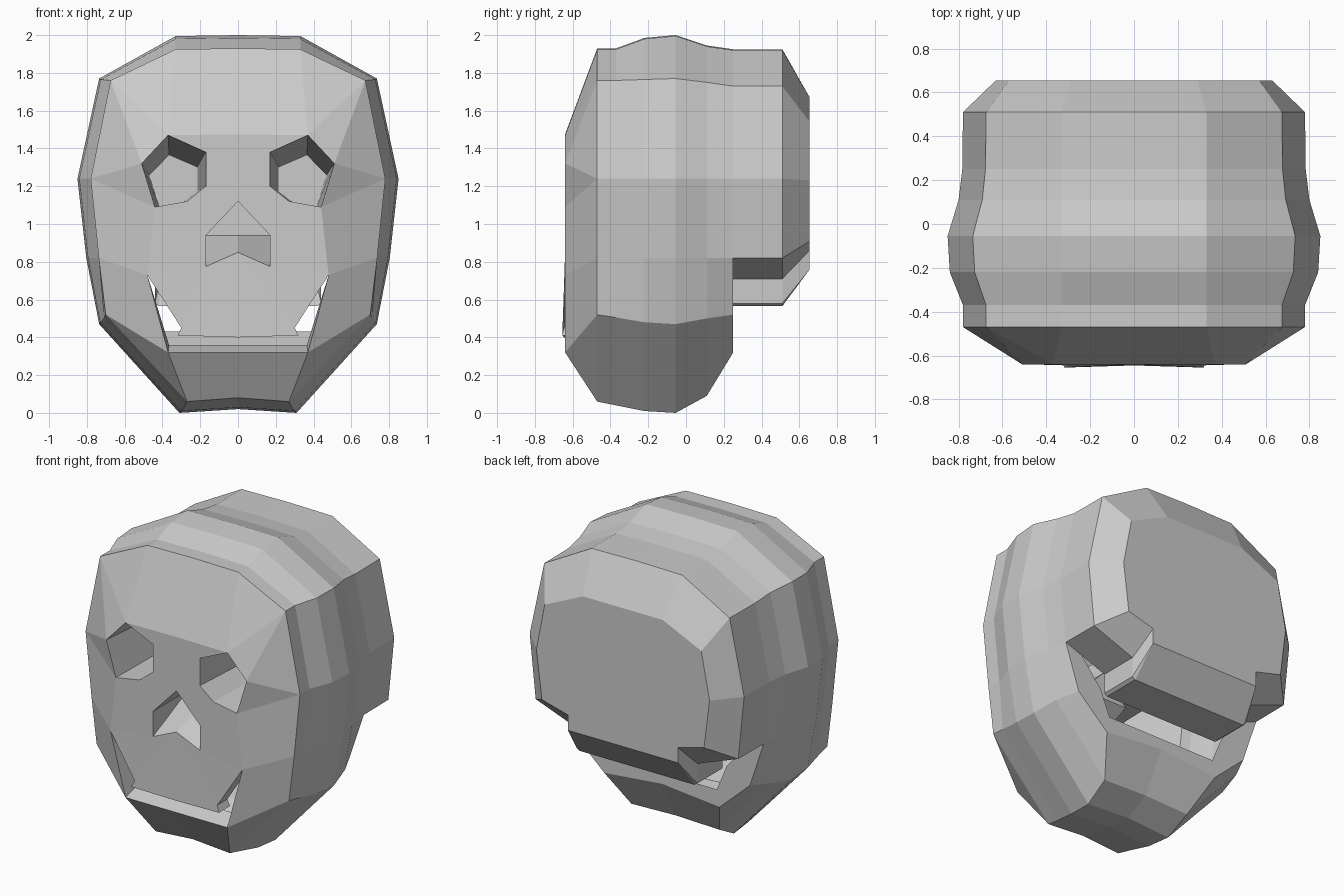
import bpy, bmesh
from mathutils import Vector

if "Cube" in bpy.data.objects:
    bpy.data.objects.remove(bpy.data.objects["Cube"])


def half_mesh(name, faces):
    """Build the +x half from coordinate polygons, weld it, mirror it."""
    bm = bmesh.new()
    for f in faces:
        pts = []
        for p in f:
            p = Vector(p)
            if not any((p - q).length < 1e-4 for q in pts):
                pts.append(p)
        if len(pts) > 2:
            bm.faces.new([bm.verts.new(p) for p in pts])
    bmesh.ops.remove_doubles(bm, verts=bm.verts, dist=0.001)
    bmesh.ops.recalc_face_normals(bm, faces=bm.faces)
    me = bpy.data.meshes.new(name)
    bm.to_mesh(me)
    bm.free()
    ob = bpy.data.objects.new(name, me)
    bpy.context.collection.objects.link(ob)
    m = ob.modifiers.new("mirror", 'MIRROR')
    m.use_clip = True
    m.use_mirror_merge = True
    return ob


def at(y, pts):
    return [(x, y, z) for x, z in pts]


def strip(a, b):
    """Quads between two point rows."""
    return [(a[i], a[i + 1], b[i + 1], b[i]) for i in range(len(a) - 1)]


def loft(rows):
    return [q for a, b in zip(rows, rows[1:]) for q in strip(a, b)]


# cranium: cross-sections along y (y, half width, top z, shoulder z)
bands = [(-.47, .78, 1.93, 1.76), (-.37, .78, 1.93, 1.76), (-.22, .84, 1.985, 1.765),
         (-.055, .85, 2.0, 1.77), (.11, .80, 1.945, 1.75), (.25, .783, 1.925, 1.73),
         (.51, .78, 1.925, 1.73)]
rows = [at(y, [(0, t), (.33, t - .005), (w * .865, s), (w, 1.24), (w * .945, .82)])
        for y, w, t, s in bands]
back = at(.655, [(0, 1.67), (.29, 1.67), (.57, 1.54), (.63, 1.23), (.59, .91),
                 (.40, .86), (.40, .76), (0, .76)])
cranium = loft(rows + [back[:5]]) + [back]

# skull base: stepped underside behind the jaw
base = [(.44, .71), (.44, .58), (.42, .565), (0, .565)]
base_rows = [[rows[i][4]] + at(bands[i][0], base) for i in (5, 6)]
cranium += loft(base_rows)
last = base_rows[-1]
cranium += strip(last[:3], back[4:7]) + [(last[2], last[3], back[6]),
                                         (last[3], last[4], back[7], back[6])]
half_mesh("cranium", cranium)

# jaw: lower cross-sections (y, corner x, corner z, bottom x, bottom z, middle z)
jaw_bands = [(-.47, .70, .52, .27, .06, .08), (-.37, .71, .505, .28, .04, .06),
             (-.22, .73, .48, .30, .01, .03), (-.055, .735, .47, .31, 0, .02),
             (.11, .70, .50, .32, .09, .10), (.25, .64, .52, .42, .32, .36)]
jaw_rows = [[rows[i][4]] + at(b[0], [(b[1], b[2]), (b[3], b[4]), (0, b[5])])
            for i, b in enumerate(jaw_bands)]
jaw = loft(jaw_rows)
# rear wall of the jaw with its wide opening
rear = at(.25, [(.62, .78), (.47, .60), (.40, .43), (0, .43)])
jaw += strip(jaw_rows[-1], rear)

# points on the flat front plane
F = -.64
cheek, lip, lip_mid = (.48, F, .73), (.37, F, .32), (0, F, .32)
_, R0, R1, R2, R3 = rows[0]
_, R4, R5, R6 = jaw_rows[0]
# chin and the ledge along the lower lip
jaw += [(R3, R4, lip, cheek), (R4, R5, lip), (lip, R5, R6, lip_mid)]
ledge = [(.45, -.52, .60), (.365, -.52, .36), (0, -.52, .36)]
jaw += strip([cheek, lip, lip_mid], ledge)
half_mesh("jaw", jaw)

# face plate around eye and nose openings
e1, e2, e3, e4, e5, e6 = eye = at(F, [(.17, 1.38), (.37, 1.47), (.51, 1.32),
                                      (.44, 1.09), (.27, 1.12), (.17, 1.20)])
n0, n1, n2, n3 = at(F, [(0, 1.12), (.17, .94), (.17, .775), (0, .85)])
t1, t2, t0 = (.30, -.645, .45), (.32, -.655, .41), (0, -.645, .40)
brow = (0, F, 1.475)
face = [(rows[0][0], R0, e2, brow), (brow, e2, e1, n0), (e1, e6, n0),
        (R0, R1, e2), (R1, e3, e2), (R1, R2, e3), (R2, e4, e3),
        (R2, R3, cheek, e4), (n1, e5, e4), (n1, e4, n2), (n2, e4, cheek),
        (e6, e5, n1, n0), (n3, n2, t1), (n2, cheek, t1), (n3, t1, t2, t0)]
# deep tapering eye socket
inner = at(.645, [(.35 + (x - .35) * .75, 1.10 + (z - 1.10) * .72) for x, _, z in eye])
face += strip(eye + eye[:1], inner + inner[:1]) + [inner]
# nose cavity: straight roof, flat back, rising floor
N = -.28
b0, b1, a0 = (0, N, 1.12), (.17, N, .94), (0, N, .94)
face += [(n0, n1, b1, b0), (n1, n2, b1), (n2, n3, a0, b1), (b0, b1, a0)]
# thickness of the upper jaw edge
edge = [cheek, t1, t2, t0]
face += strip(edge, [(x, -.54, z) for x, _, z in edge])
half_mesh("face", face)
